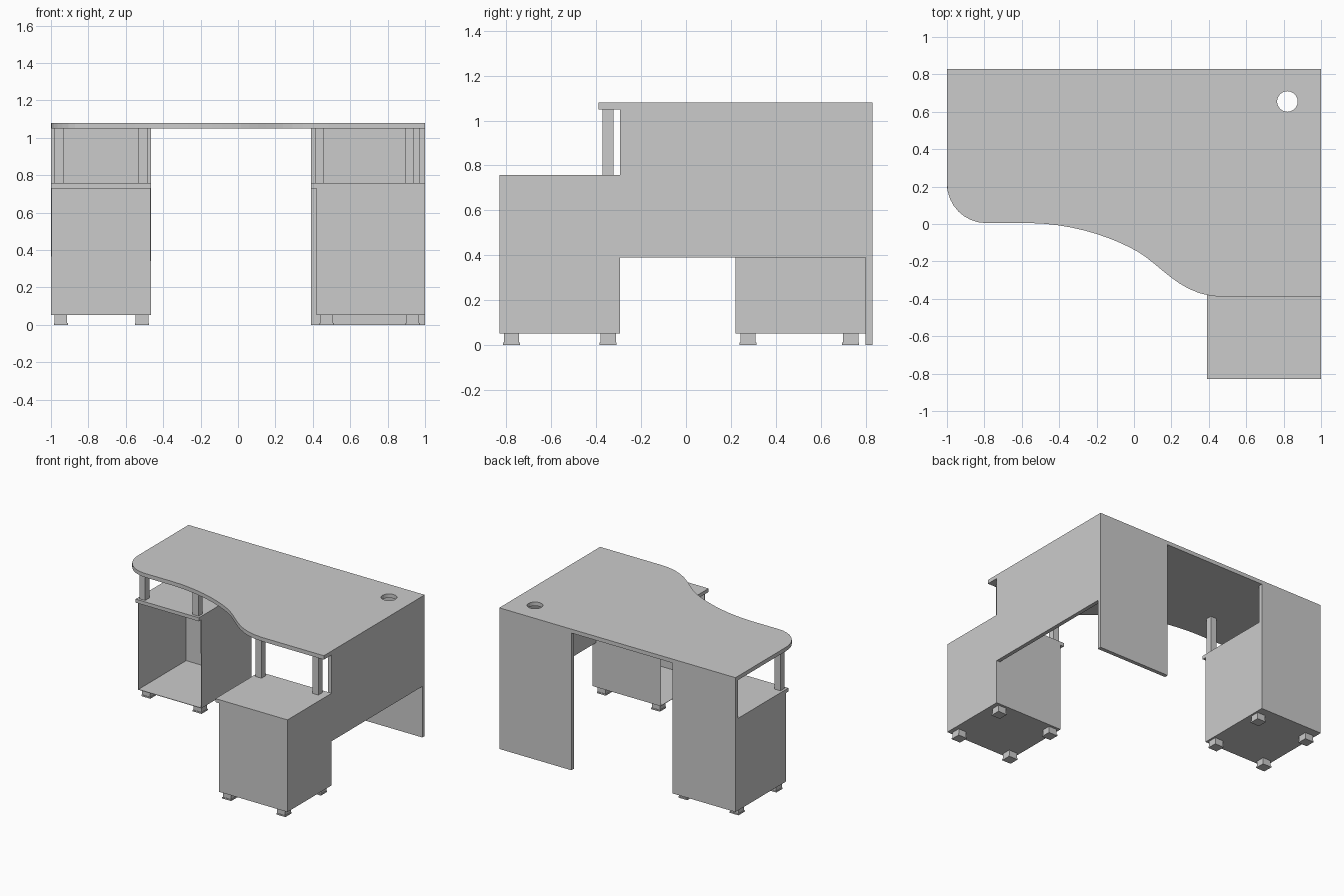
import bpy
import bmesh
import math
from mathutils import Vector
from mathutils.geometry import interpolate_bezier

if "Cube" in bpy.data.objects:
    bpy.data.objects.remove(bpy.data.objects["Cube"], do_unlink=True)

grey = bpy.data.materials.new("plain_grey")
grey.use_nodes = True
grey.diffuse_color = (0.6, 0.6, 0.6, 1)
grey.node_tree.nodes["Principled BSDF"].inputs["Base Color"].default_value = (0.6, 0.6, 0.6, 1)


def finish(name, bm):
    mesh = bpy.data.meshes.new(name)
    bm.to_mesh(mesh)
    bm.free()
    mesh.materials.append(grey)
    obj = bpy.data.objects.new(name, mesh)
    bpy.context.collection.objects.link(obj)
    return obj


def box_mesh(x, y, z):
    """Box from (min, max) pairs on each axis."""
    bm = bmesh.new()
    bmesh.ops.create_cube(bm, size=1)
    for v in bm.verts:
        v.co = [r[0] if c < 0 else r[1] for c, r in zip(v.co, (x, y, z))]
    bm.normal_update()
    return bm


def box(name, x, y, z):
    return finish(name, box_mesh(x, y, z))


def open_cabinet(name, x, y, z, opening):
    """Thin-walled carcass, open towards one side and under its lid."""
    bm = box_mesh(x, y, z)
    gone = [f for f in bm.faces
            if f.normal.dot(Vector(opening)) > 0.9 or f.normal.z > 0.9]
    bmesh.ops.delete(bm, geom=gone, context='FACES')
    obj = finish(name, bm)
    wall = obj.modifiers.new("walls", 'SOLIDIFY')
    wall.thickness = 0.005
    wall.offset = -1


def foot(name, x, y):
    for part, r, z in (("block", 0.034, (0.01, BASE)), ("pad", 0.038, (0, 0.01))):
        box(f"{name}_{part}", (x - r, x + r), (y - r, y + r), z)


def post(name, x, y):
    r = 0.025
    box(name, (x - r, x + r), (y - r, y + r), (LID, UNDER))


BASE, SHELF, LID, UNDER, TOP = 0.052, 0.73, 0.757, 1.05, 1.08

# Desktop: wavy front edge, one rounded corner and a cable hole
outline = [Vector((1, 0.83)), Vector((-1, 0.83))]
for i in range(9):
    a = math.pi + i * math.pi / 16
    outline.append(Vector((-0.79 + 0.21 * math.cos(a), 0.215 + 0.21 * math.sin(a))))
wave = [((-0.55, 0.005), (-0.32, 0), (-0.12, -0.07), (0.015, -0.145)),
        ((0.015, -0.145), (0.16, -0.23), (0.25, -0.39), (0.485, -0.39))]
for k, handles in enumerate(wave):
    points = interpolate_bezier(*[Vector(p) for p in handles], 10)
    outline += points[k:]
outline.append(Vector((1, -0.39)))
hole = [Vector((0.82 + 0.055 * math.cos(i * math.tau / 24),
                0.655 + 0.055 * math.sin(i * math.tau / 24))) for i in range(24)]

bm = bmesh.new()
edges = []
for loop in (outline, hole):
    vs = [bm.verts.new((p.x, p.y, UNDER)) for p in loop]
    edges += [bm.edges.new((vs[i - 1], vs[i])) for i in range(len(vs))]
bmesh.ops.triangle_fill(bm, edges=edges, use_beauty=True)
raised = bmesh.ops.extrude_face_region(bm, geom=bm.faces[:])["geom"]
bmesh.ops.translate(bm, vec=(0, 0, TOP - UNDER),
                    verts=[g for g in raised if isinstance(g, bmesh.types.BMVert)])
bmesh.ops.recalc_face_normals(bm, faces=bm.faces[:])
finish("desktop", bm)

# Supporting panels
box("left_back_panel", (0.39, 1), (0.8, 0.83), (0, UNDER))
box("left_side_panel", (0.97, 1), (-0.295, 0.8), (0.39, UNDER))
box("right_back_panel", (-1, -0.465), (0.8, 0.83), (BASE, UNDER))

# Left cabinet, opening inwards
open_cabinet("left_cabinet", (0.42, 1), (-0.83, -0.295), (BASE, SHELF), (-1, 0, 0))
box("left_cabinet_lid", (0.39, 1), (-0.83, -0.295), (SHELF, LID))

# Right cabinet, opening to the front
open_cabinet("right_cabinet", (-1, -0.465), (0.22, 0.8), (BASE, SHELF), (0, -1, 0))
box("right_cabinet_lid", (-1, -0.465), (0.19, 0.8), (SHELF, LID))

# Feet under both cabinets
for side, xs, ys in (("left", (0.475, 0.934), (-0.778, -0.347)),
                     ("right", (-0.947, -0.513), (0.276, 0.734))):
    for i, x in enumerate(xs):
        for j, y in enumerate(ys):
            foot(f"{side}_foot_{i}{j}", x, y)

# Posts carrying the desktop
for side, xs, y in (("left", (0.436, 0.917), -0.348),
                    ("right", (-0.958, -0.506), 0.235)):
    for i, x in enumerate(xs):
        post(f"{side}_post_{i}", x, y)
